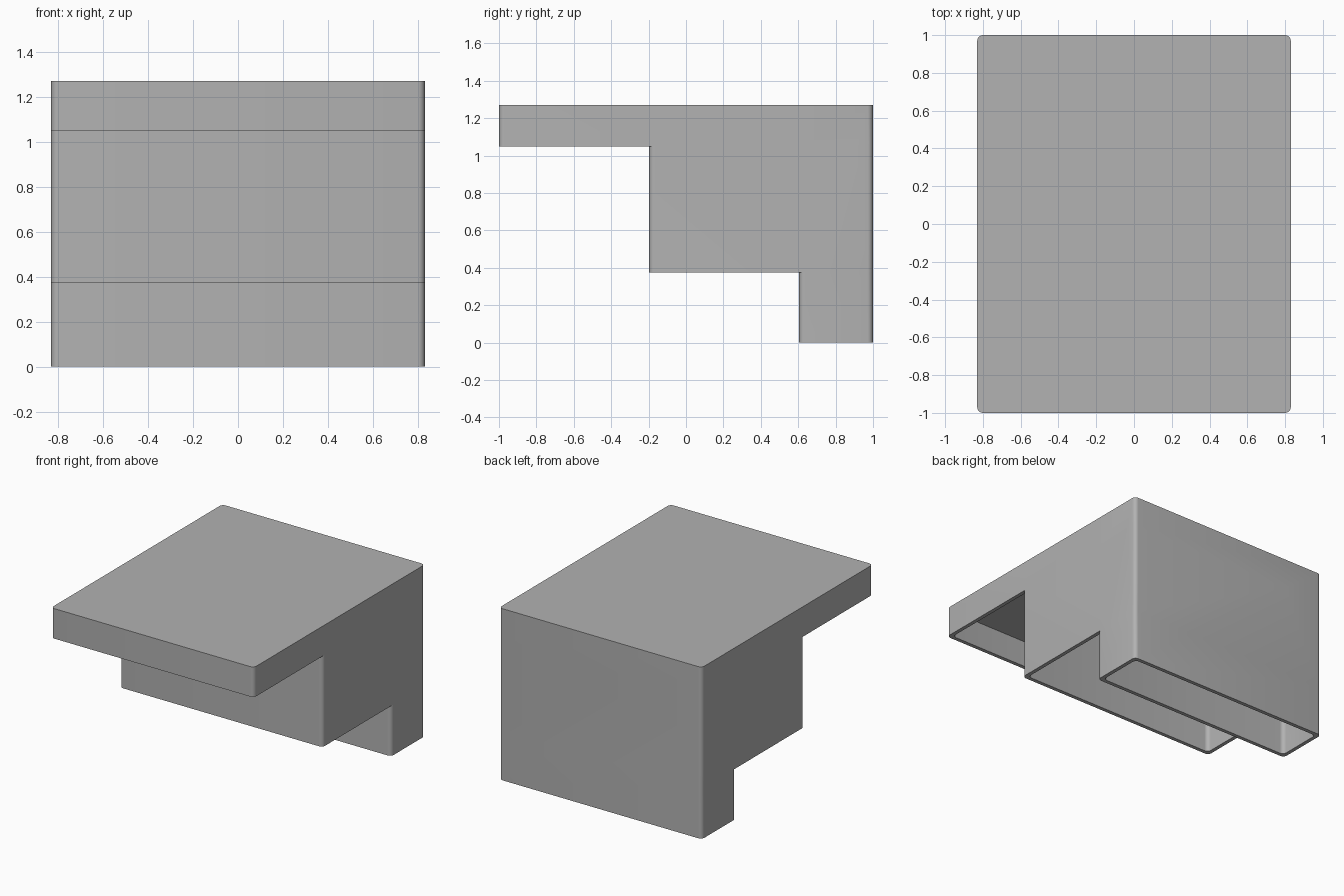
import bpy
import bmesh
from math import cos, sin, pi, radians

cube = bpy.data.objects.get("Cube")
if cube:
    bpy.data.objects.remove(cube, do_unlink=True)

HALF_W, BACK, TOP = 0.83, 1.0, 1.27
WALL, RADIUS, ARC_STEPS = 0.028, 0.03, 6
# Each tier: front y, underside z
TIERS = [(-1.0, 1.048), (-0.197, 0.374), (0.605, 0.0)]

grey = bpy.data.materials.new("plain_grey")
grey.use_nodes = True
colour = (0.445, 0.445, 0.445, 1)
grey.diffuse_color = colour
grey.node_tree.nodes["Principled BSDF"].inputs["Base Color"].default_value = colour


def rounded_block(name, half_w, y0, y1, z0, z1):
    """Upright block whose four vertical corners are rounded."""
    bm = bmesh.new()
    corners = [(half_w, y1, 0), (-half_w, y1, 1), (-half_w, y0, 2), (half_w, y0, 3)]
    ring = []
    for x, y, quarter in corners:
        cx = x - RADIUS if x > 0 else x + RADIUS
        cy = y - RADIUS if y == y1 else y + RADIUS
        for i in range(ARC_STEPS + 1):
            a = (quarter + i / ARC_STEPS) * pi / 2
            ring.append(bm.verts.new((cx + RADIUS * cos(a), cy + RADIUS * sin(a), z0)))
    base = bm.faces.new(ring)
    top = bmesh.ops.extrude_face_region(bm, geom=[base])["geom"]
    for v in top:
        if isinstance(v, bmesh.types.BMVert):
            v.co.z = z1
    bmesh.ops.recalc_face_normals(bm, faces=bm.faces)
    mesh = bpy.data.meshes.new(name)
    bm.to_mesh(mesh)
    bm.free()
    mesh.materials.append(grey)
    obj = bpy.data.objects.new(name, mesh)
    bpy.context.collection.objects.link(obj)
    return obj


def combine(target, tool, operation):
    """Apply a boolean and discard the tool."""
    mod = target.modifiers.new(operation.lower(), 'BOOLEAN')
    mod.operation, mod.solver, mod.object = operation, 'EXACT', tool
    bpy.context.view_layer.objects.active = target
    bpy.ops.object.modifier_apply(modifier=mod.name)
    bpy.data.objects.remove(tool, do_unlink=True)


def stepped_body(name, inset):
    """Union of the three tiers, shrunk inward by the inset."""
    blocks = [rounded_block(name, HALF_W - inset, front + inset, BACK - inset,
                            under, TOP - inset) for front, under in TIERS]
    for block in blocks[1:]:
        combine(blocks[0], block, 'UNION')
    return blocks[0]


# Stepped cover, hollow and open underneath every step
cover = stepped_body("stepped_cover", 0)
combine(cover, stepped_body("cavity", WALL), 'DIFFERENCE')

# Smooth rounded corners, sharp rims
bpy.ops.object.select_all(action='DESELECT')
cover.select_set(True)
bpy.context.view_layer.objects.active = cover
bpy.ops.object.shade_smooth_by_angle(angle=radians(30))
